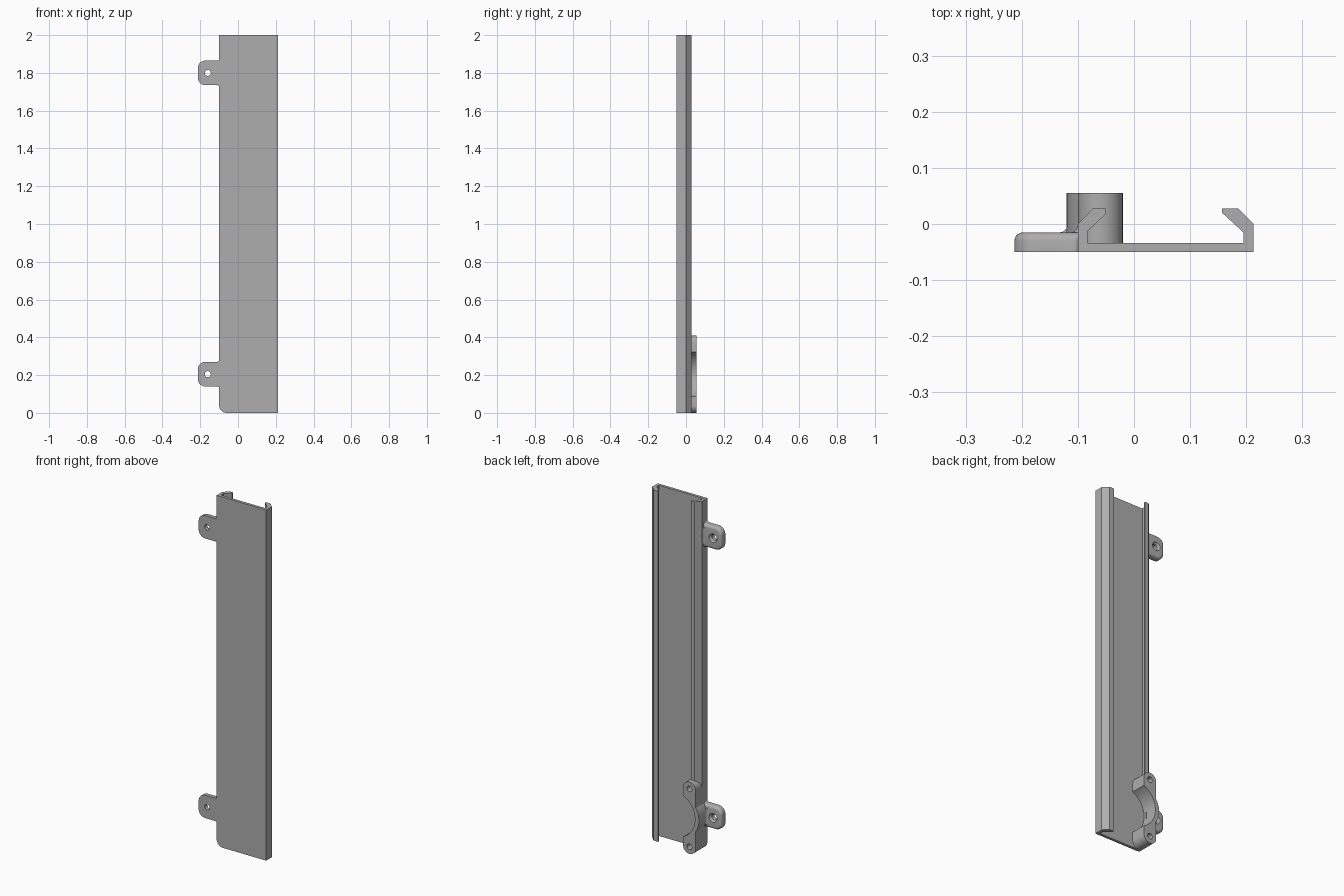
import bpy
import bmesh
import math
from mathutils import Vector

cube = bpy.data.objects.get("Cube")
if cube:
    bpy.data.objects.remove(cube)

GREY = (0.42, 0.42, 0.42, 1)
mat = bpy.data.materials.new("plain grey")
mat.use_nodes = True
mat.diffuse_color = GREY
mat.node_tree.nodes["Principled BSDF"].inputs["Base Color"].default_value = GREY

FRONT, FLOOR = -0.05, -0.034        # faces of the back plate
LEFT_EDGE, RIGHT_EDGE = -0.1, 0.213
TAB_BACK = -0.015
TAB_HEIGHTS = (0.205, 1.8)
EAR_X, EAR_R = -0.06, 0.04
EAR_HEIGHTS = (0.04, 0.37)


def arc(cx, cy, r, start, end, steps=12):
    angles = [math.radians(start + (end - start) * i / steps) for i in range(steps + 1)]
    return [(cx + r * math.cos(a), cy + r * math.sin(a)) for a in angles]


def prism(name, outline, low, high, axis, round_back=0):
    """Extrude an outline along y (points are x, z) or along z (points are x, y)."""
    place = (lambda p, d: (p[0], d, p[1])) if axis == "y" else (lambda p, d: (p[0], p[1], d))
    bm = bmesh.new()
    face = bm.faces.new([bm.verts.new(place(p, low)) for p in outline])
    top = bmesh.ops.extrude_face_region(bm, geom=[face])["geom"]
    shift = Vector(place((0, 0), high - low))
    bmesh.ops.translate(bm, verts=[v for v in top if isinstance(v, bmesh.types.BMVert)], vec=shift)
    if round_back:
        rim = [e for e in bm.edges
               if all(abs(v.co.y - high) < 1e-5 for v in e.verts)
               and any(v.co.x < LEFT_EDGE - 1e-4 for v in e.verts)]
        bmesh.ops.bevel(bm, geom=rim, offset=round_back, segments=5, profile=0.5, affect="EDGES")
    bmesh.ops.recalc_face_normals(bm, faces=bm.faces)
    mesh = bpy.data.meshes.new(name)
    bm.to_mesh(mesh)
    bm.free()
    mesh.materials.append(mat)
    obj = bpy.data.objects.new(name, mesh)
    bpy.context.collection.objects.link(obj)
    return obj


def activate(obj):
    bpy.ops.object.select_all(action="DESELECT")
    obj.select_set(True)
    bpy.context.view_layer.objects.active = obj


def drill(obj, x, z, start, end, r_start, r_end):
    """Cut a round, optionally tapered hole along y."""
    bpy.ops.mesh.primitive_cone_add(
        vertices=24, radius1=r_end, radius2=r_start, depth=end - start,
        location=(x, (start + end) / 2, z), rotation=(math.pi / 2, 0, 0))
    cutter = bpy.context.object
    cutter.hide_render = True
    cutter.data.materials.append(mat)
    activate(obj)
    mod = obj.modifiers.new("hole", "BOOLEAN")
    mod.operation, mod.solver, mod.object = "DIFFERENCE", "EXACT", cutter
    bpy.ops.object.modifier_apply(modifier=mod.name)
    bpy.data.objects.remove(cutter)


def smooth(obj):
    activate(obj)
    bpy.ops.object.shade_smooth_by_angle(angle=math.radians(30))


# Back plate with one rounded bottom corner
plate = prism("back_plate", arc(LEFT_EDGE + EAR_R, EAR_R, EAR_R, 180, 270)
              + [(RIGHT_EDGE, 0), (RIGHT_EDGE, 2), (LEFT_EDGE, 2)], FRONT, FLOOR, "y")
smooth(plate)

# Hooked rails along both sides
prism("left_rail", [(RIGHT_EDGE, FLOOR), (RIGHT_EDGE, 0), (0.185, 0.028), (0.157, 0.028),
                    (0.157, 0.02), (0.195, -0.015), (0.195, FLOOR)], 0, 2, "z")
prism("right_rail", [(LEFT_EDGE, FLOOR), (LEFT_EDGE, 0), (-0.073, 0.028), (-0.05, 0.028),
                     (-0.05, 0.018), (-0.083, -0.013), (-0.083, FLOOR)], EAR_HEIGHTS[1], 2, "z")

# Clamp bracket: two rounded ears joined around a circular cutout
low, high = EAR_HEIGHTS
mid = (low + high) / 2
half = math.degrees(math.acos(0.055 / 0.13))
bulge = math.degrees(math.acos(0.1 / 0.12))
bracket = prism("clamp_bracket",
                arc(EAR_X, low, EAR_R, 180, 360, 20)
                + arc(0.035, mid, 0.13, 180 + half, 180 - half, 28)
                + arc(EAR_X, high, EAR_R, 0, 180, 20)
                + arc(0, mid, 0.12, 180 - bulge, 180 + bulge, 14),
                FLOOR, 0.055, "y")
for z in EAR_HEIGHTS:
    drill(bracket, EAR_X, z, -0.01, 0.07, 0.016, 0.016)
smooth(bracket)

# Screw tabs with rounded backs and countersunk holes
for label, z in zip(("lower", "upper"), TAB_HEIGHTS):
    h, r, root = 0.065, 0.04, 0.01
    outline = (arc(LEFT_EDGE - root, z + h + root, root, 360, 270, 5)
               + arc(-0.213 + r, z + h - r, r, 90, 180)
               + arc(-0.213 + r, z - h + r, r, 180, 270)
               + arc(LEFT_EDGE - root, z - h - root, root, 90, 0, 5))
    tab = prism(label + "_screw_tab", outline, FRONT, TAB_BACK, "y", 0.015)
    drill(tab, -0.16, z, FRONT - 0.02, TAB_BACK + 0.02, 0.016, 0.016)
    drill(tab, -0.16, z, TAB_BACK - 0.012, TAB_BACK + 0.004, 0.016, 0.028)
    smooth(tab)
    # Small fillet where the tab meets the side wall
    f = 0.014
    wall = -0.119 if label == "lower" else LEFT_EDGE
    prism(label + "_tab_fillet", [(wall, TAB_BACK)] + arc(wall - f, TAB_BACK + f, f, 360, 270, 6),
          z - 0.045, z + 0.045, "z")
